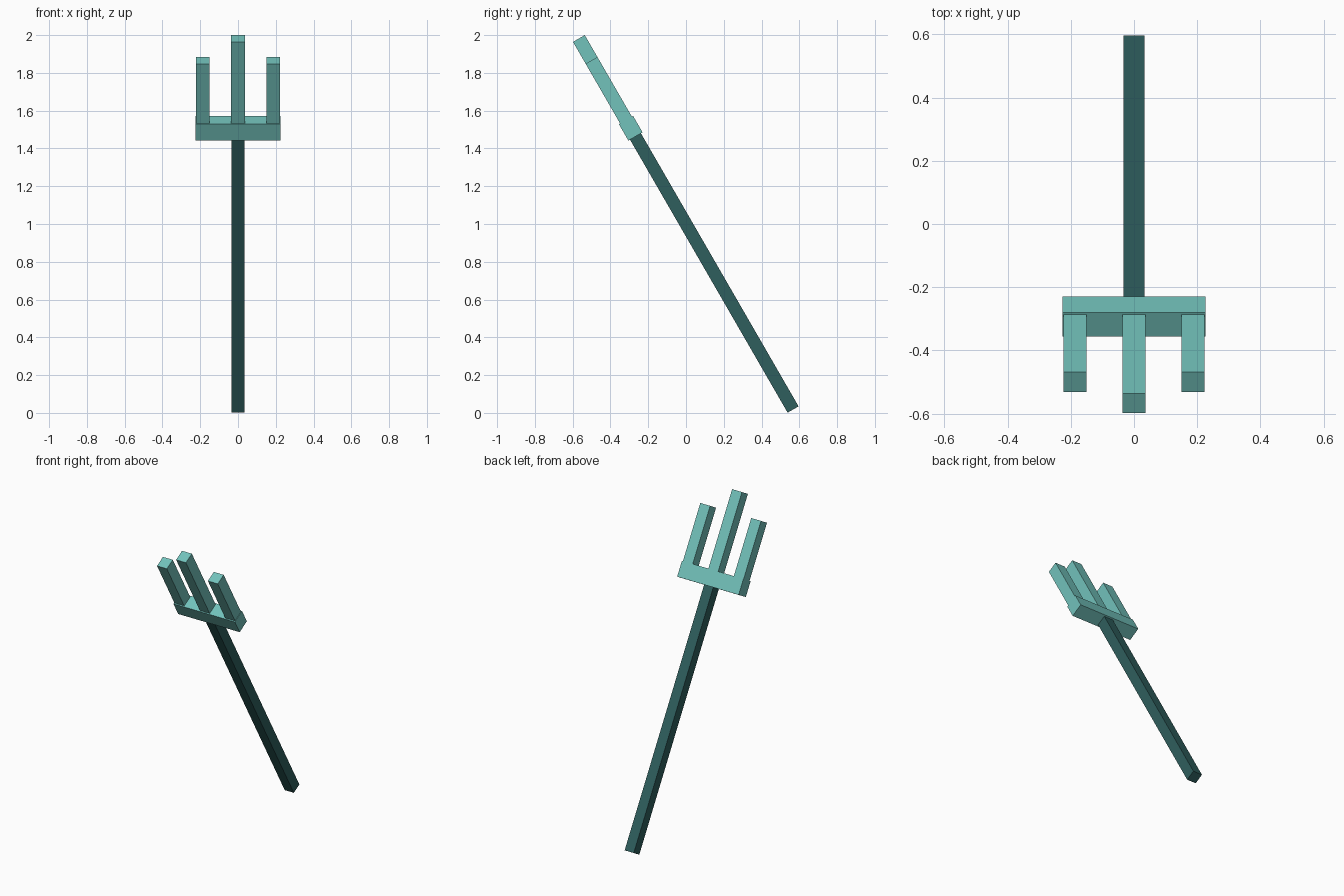
import bpy
import math
from mathutils import Matrix, Vector

if "Cube" in bpy.data.objects:
    bpy.data.objects.remove(bpy.data.objects["Cube"])

# Tool axis leans 30 degrees towards the front, pivoting about its middle
LEAN = Matrix.Translation((0, 0, 1)) @ Matrix.Rotation(math.radians(30), 4, 'X')


def material(name, rgb):
    mat = bpy.data.materials.new(name)
    mat.diffuse_color = (*rgb, 1)
    mat.use_nodes = True
    mat.node_tree.nodes["Principled BSDF"].inputs["Base Color"].default_value = mat.diffuse_color
    return mat


pale_teal = material("pale_teal", (0.17, 0.54, 0.50))
dark_teal = material("dark_teal", (0.028, 0.112, 0.110))


def bar(name, x, width, depth, low, high, mat):
    """Box running from low to high along the leaning axis."""
    bpy.ops.mesh.primitive_cube_add(size=1)
    obj = bpy.context.object
    obj.name = name
    obj.data.transform(LEAN @ Matrix.Translation(Vector((x, 0, (low + high) / 2)))
                       @ Matrix.Diagonal((width, depth, high - low, 1)))
    obj.data.materials.append(mat)
    return obj


# Long handle
bar("shaft", 0, 0.067, 0.067, -1.134, 0.545, dark_teal)

# Crosspiece joining the tines
bar("crosspiece", 0, 0.452, 0.087, 0.535, 0.635, pale_teal)

# Three tines, the middle one longer
bar("middle_tine", 0, 0.072, 0.072, 0.58, 1.134, pale_teal)
for side, label in ((-1, "left"), (1, "right")):
    bar(label + "_tine", side * 0.187, 0.072, 0.072, 0.58, 1.0, pale_teal)
